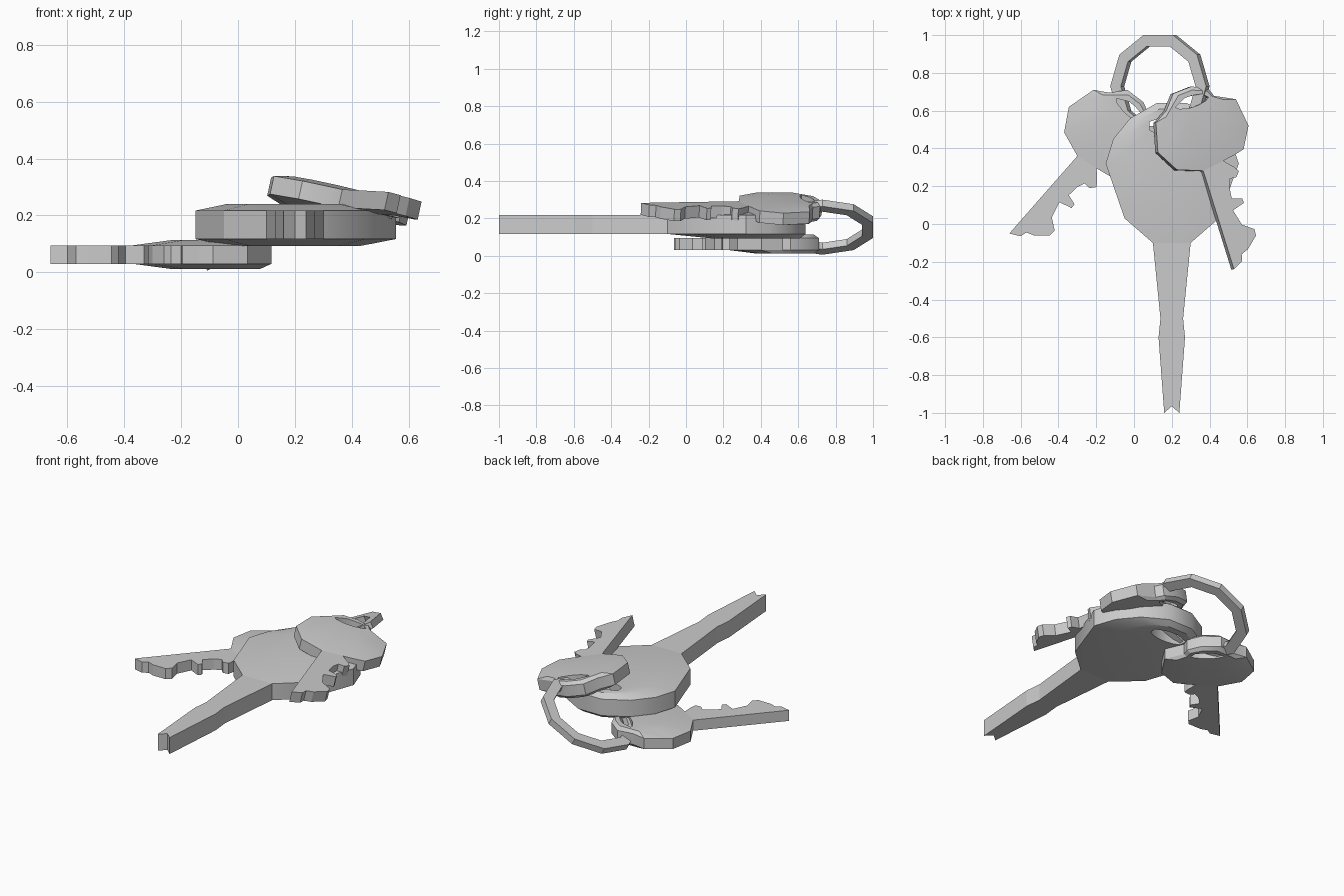
import bpy, bmesh
from math import sin, cos, atan2, radians, pi
from mathutils import Matrix, Vector

if "Cube" in bpy.data.objects:
    bpy.data.objects.remove(bpy.data.objects["Cube"])


def finish(bm, name, smooth=None):
    bmesh.ops.recalc_face_normals(bm, faces=bm.faces)
    me = bpy.data.meshes.new(name)
    bm.to_mesh(me)
    bm.free()
    ob = bpy.data.objects.new(name, me)
    bpy.context.collection.objects.link(ob)
    if smooth:
        bpy.ops.object.select_all(action='DESELECT')
        ob.select_set(True)
        bpy.context.view_layer.objects.active = ob
        bpy.ops.object.shade_smooth_by_angle(angle=radians(smooth))
    return ob


def bridge(bm, loops):
    # joins a closed chain of rings with equal point counts
    rings = [[bm.verts.new(p) for p in l] for l in loops]
    for a, b in zip(rings, rings[1:] + rings[:1]):
        for i in range(len(a)):
            j = (i + 1) % len(a)
            bm.faces.new((a[i], a[j], b[j], b[i]))


def key_head(name, outline, hole, size, angle, z0, z1, bulge):
    # domed plate with an oval ring hole
    c = Vector(hole)
    outer = [Vector(p) for p in outline]
    inner = []
    for p in outer:
        d = p - c
        u = d.x * cos(angle) + d.y * sin(angle)
        v = -d.x * sin(angle) + d.y * cos(angle)
        t = atan2(v / size[1], u / size[0])
        a, b = size[0] * cos(t), size[1] * sin(t)
        inner.append(c + Vector((a * cos(angle) - b * sin(angle),
                                 a * sin(angle) + b * cos(angle))))
    mid = [p.lerp(q, 0.42) for p, q in zip(outer, inner)]

    def at(loop, z):
        return [(p.x, p.y, z) for p in loop]
    bm = bmesh.new()
    bridge(bm, [at(outer, z0), at(outer, z1), at(mid, z1 + bulge),
                at(inner, z1 + bulge), at(inner, z0 - bulge), at(mid, z0 - bulge)])
    return finish(bm, name, 30)


def key_blade(name, outline, z0, z1):
    bm = bmesh.new()
    f = bm.faces.new([bm.verts.new((x, y, z0)) for x, y in outline])
    r = bmesh.ops.extrude_face_region(bm, geom=[f])
    bmesh.ops.translate(bm, vec=(0, 0, z1 - z0),
                        verts=[v for v in r['geom'] if isinstance(v, bmesh.types.BMVert)])
    return finish(bm, name)


# Large middle key
big_head = [(0.10, -0.10), (-0.05, 0.03), (-0.15, 0.32), (-0.11, 0.45), (-0.02, 0.56),
            (0.12, 0.64), (0.28, 0.64), (0.42, 0.56), (0.51, 0.45), (0.555, 0.32),
            (0.45, 0.03), (0.30, -0.10)]
big_blade = [(0.10, -0.10), (0.14, -0.50), (0.13, -0.60), (0.16, -1.0), (0.20, -0.965),
             (0.24, -1.0), (0.27, -0.60), (0.26, -0.50), (0.30, -0.10)]
key_head("large_key_head", big_head, (0.19, 0.52), (0.12, 0.05), 0, 0.117, 0.217, 0.024)
key_blade("large_key_blade", big_blade, 0.117, 0.217)

# Two matching small keys
small_head = [(-0.30, 0.36), (-0.37, 0.485), (-0.345, 0.62), (-0.215, 0.71), (-0.13, 0.695),
              (-0.035, 0.71), (0.05, 0.645), (0.088, 0.56), (0.071, 0.515), (0.118, 0.405),
              (0.034, 0.275), (-0.088, 0.233), (-0.14, 0.26)]
small_blade = [(-0.30, 0.36), (-0.66, -0.05), (-0.60, -0.065), (-0.57, -0.045),
               (-0.53, -0.06), (-0.445, -0.06), (-0.42, -0.035), (-0.435, 0.035),
               (-0.395, 0.115), (-0.33, 0.085), (-0.315, 0.105), (-0.345, 0.153),
               (-0.30, 0.195), (-0.26, 0.215), (-0.235, 0.19), (-0.20, 0.195),
               (-0.195, 0.23), (-0.198, 0.295), (-0.14, 0.26)]
tilted = (Matrix.Translation((0.36, 0.28, 0.26)) @ Matrix.Rotation(-0.05, 4, 'X')
          @ Matrix.Rotation(0.212, 4, 'Y') @ Matrix.Rotation(radians(59), 4, 'Z')
          @ Matrix.Translation((0.30, -0.36, -0.0625)))
for side, m in (("left", Matrix.Identity(4)), ("right", tilted)):
    head = key_head(side + "_key_head", small_head, (-0.02, 0.605), (0.095, 0.03),
                    radians(-41), 0.03, 0.095, 0.018)
    blade = key_blade(side + "_key_blade", small_blade, 0.03, 0.095)
    head.data.transform(m)
    blade.data.transform(m)

# Ten-sided tilted key ring
bm = bmesh.new()
bridge(bm, [[(r * cos(i * pi / 5), r * sin(i * pi / 5), z) for i in range(10)]
            for r, z in ((0.285, -0.02), (0.285, 0.02), (0.222, 0.02), (0.222, -0.02))])
ring = finish(bm, "key_ring")
ring.data.transform(Matrix.Translation((0.137, 0.729, 0.153))
                    @ Matrix.Rotation(radians(-27), 4, 'Y'))
